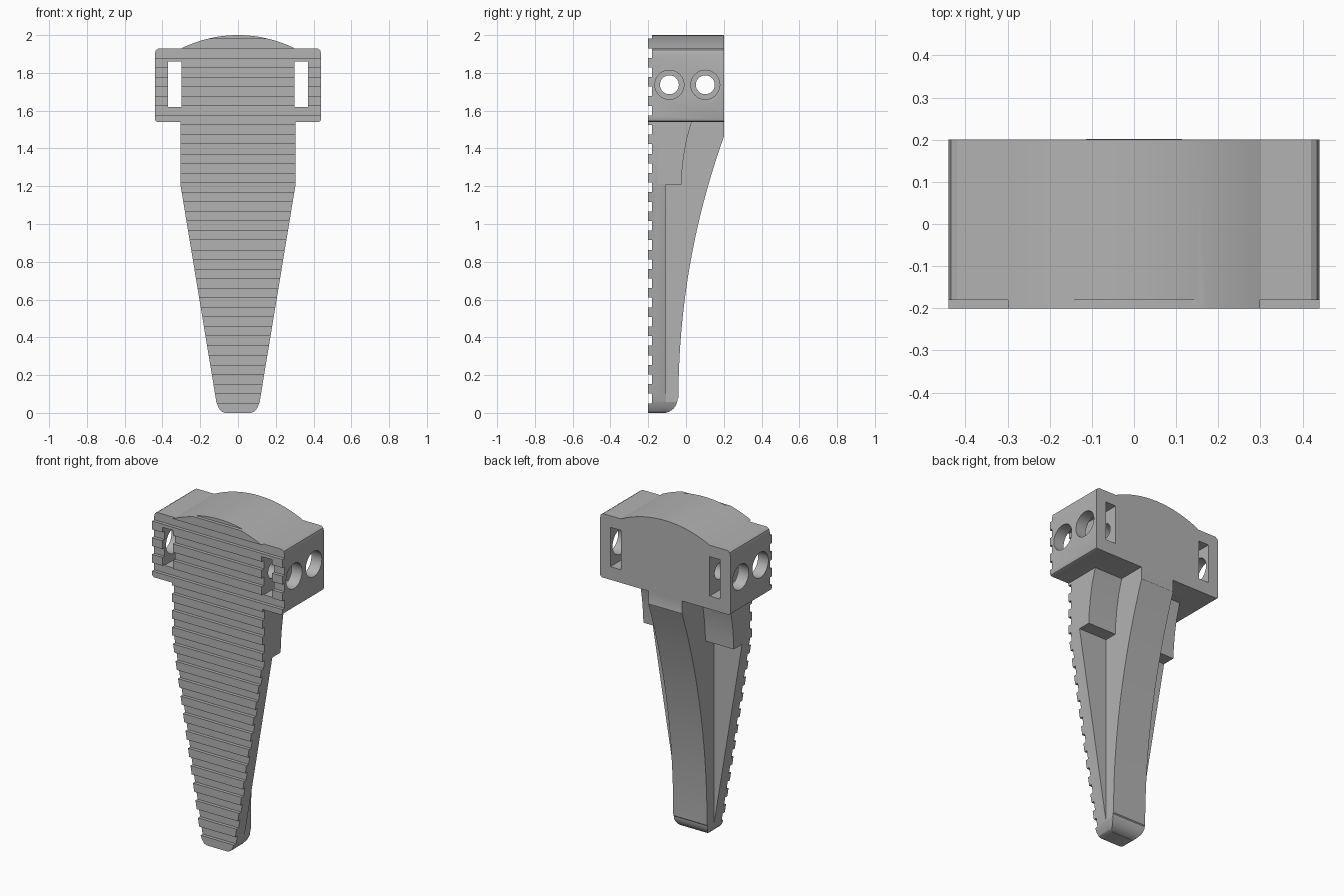
import bpy, bmesh, math
from mathutils import Vector

cube = bpy.data.objects.get("Cube")
if cube:
    bpy.data.objects.remove(cube, do_unlink=True)

grey = bpy.data.materials.new("matte grey")
grey.use_nodes = True
colour = (0.45, 0.45, 0.45, 1)
grey.diffuse_color = colour
grey.node_tree.nodes["Principled BSDF"].inputs["Base Color"].default_value = colour


def make(name, prisms):
    """Object from prisms: (outline points, axis 'x' or 'y', start, end)."""
    bm = bmesh.new()
    for pts, axis, lo, hi in prisms:
        if axis == 'y':
            verts = [bm.verts.new((a, lo, b)) for a, b in pts]
            move = Vector((0, hi - lo, 0))
        else:
            verts = [bm.verts.new((lo, a, b)) for a, b in pts]
            move = Vector((hi - lo, 0, 0))
        face = bm.faces.new(verts)
        out = bmesh.ops.extrude_face_region(bm, geom=[face], use_keep_orig=True)
        new = [g for g in out["geom"] if isinstance(g, bmesh.types.BMVert)]
        bmesh.ops.translate(bm, verts=new, vec=move)
    bmesh.ops.recalc_face_normals(bm, faces=bm.faces)
    mesh = bpy.data.meshes.new(name)
    bm.to_mesh(mesh)
    bm.free()
    mesh.materials.append(grey)
    ob = bpy.data.objects.new(name, mesh)
    bpy.context.collection.objects.link(ob)
    return ob


def combine(ob, other, operation):
    """Apply a boolean and discard the second object."""
    mod = ob.modifiers.new("boolean", 'BOOLEAN')
    mod.operation, mod.solver, mod.object = operation, 'EXACT', other
    graph = bpy.context.evaluated_depsgraph_get()
    mesh = bpy.data.meshes.new_from_object(ob.evaluated_get(graph))
    ob.modifiers.clear()
    ob.data = mesh
    bpy.data.objects.remove(other, do_unlink=True)


def mirrored(half):
    """Close a right-hand outline, listed bottom to top, across x = 0."""
    return half + [(-x, z) for x, z in reversed(half) if x > 0]


def box(a0, a1, b0, b1):
    return [(a0, b0), (a1, b0), (a1, b1), (a0, b1)]


def circle(cy, cz, r, n=40):
    return [(cy + r * math.cos(2 * math.pi * i / n),
             cz + r * math.sin(2 * math.pi * i / n)) for i in range(n)]


# Head with a shallow domed top
half_chord, rise = 0.30, 0.07
radius = (half_chord ** 2 + rise ** 2) / (2 * rise)
head_half = [(0.425, 1.54), (0.435, 1.544), (0.44, 1.555),
             (0.44, 1.90), (0.435, 1.92), (0.42, 1.93)]
for i in range(13):
    x = half_chord * (1 - i / 12)
    head_half.append((x, 2 - radius + math.sqrt(radius ** 2 - x ** 2)))
body = make("wedge_body", [(mirrored(head_half), 'y', -0.2, 0.2)])

# Tapered front plate
taper = [(0.07, 0), (0.088, 0.008), (0.103, 0.027), (0.115, 0.06),
         (0.305, 1.21), (0.305, 1.58)]
combine(body, make("plate", [(mirrored(taper), 'y', -0.2, -0.105)]), 'UNION')

# Curved spine behind the plate, trimmed to the plate outline at the tip
sweep = 4.09
spine_side = [(-0.15, 0)]
for i in range(9):
    a = math.pi / 2 * i / 8
    spine_side.append((-0.12 + 0.075 * math.sin(a), 0.075 - 0.075 * math.cos(a)))
for i in range(25):
    z = 0.08 + 1.385 * i / 24
    spine_side.append((-0.04 + sweep - math.sqrt(sweep ** 2 - (z - 0.08) ** 2), z))
spine_side += [(0.2, 1.47), (0.2, 1.58), (-0.15, 1.58)]
spine = make("spine", [(spine_side, 'x', -0.114, 0.114)])
combine(spine, make("trim", [(mirrored(taper), 'y', -0.4, 0.4)]), 'INTERSECT')
combine(body, spine, 'UNION')

# Shoulder blocks either side of the spine
shoulder = [(-0.15, 1.21), (-0.025, 1.21), (-0.021, 1.28), (-0.012, 1.36),
            (0.004, 1.45), (0.03, 1.54), (0.03, 1.58), (-0.15, 1.58)]
combine(body, make("shoulders", [(shoulder, 'x', -0.305, 0.305)]), 'UNION')

# Strap slots through the head
combine(body, make("slots", [(box(s * 0.335 - 0.035, s * 0.335 + 0.035, 1.62, 1.86),
                              'y', -0.4, 0.4) for s in (-1, 1)]), 'DIFFERENCE')

# Cross bores: narrow between the slots, wide through the outer walls
holes = (-0.088, 0.102)
combine(body, make("bores", [(circle(y, 1.737, 0.05), 'x', -0.34, 0.34)
                             for y in holes]), 'DIFFERENCE')
combine(body, make("wide_bores", [(circle(y, 1.737, 0.077), 'x', s * 0.335, s * 0.6)
                                  for y in holes for s in (-1, 1)]), 'DIFFERENCE')

# Grip grooves across the front
pitch = 0.1016
combine(body, make("grooves", [(box(-0.4, -0.18, (k + 0.5) * pitch, (k + 1) * pitch),
                                'x', -0.6, 0.6) for k in range(20)]), 'DIFFERENCE')

# Smooth curves, sharp edges
bpy.ops.object.select_all(action='DESELECT')
body.select_set(True)
bpy.context.view_layer.objects.active = body
bpy.ops.object.shade_smooth_by_angle(angle=math.radians(25))
